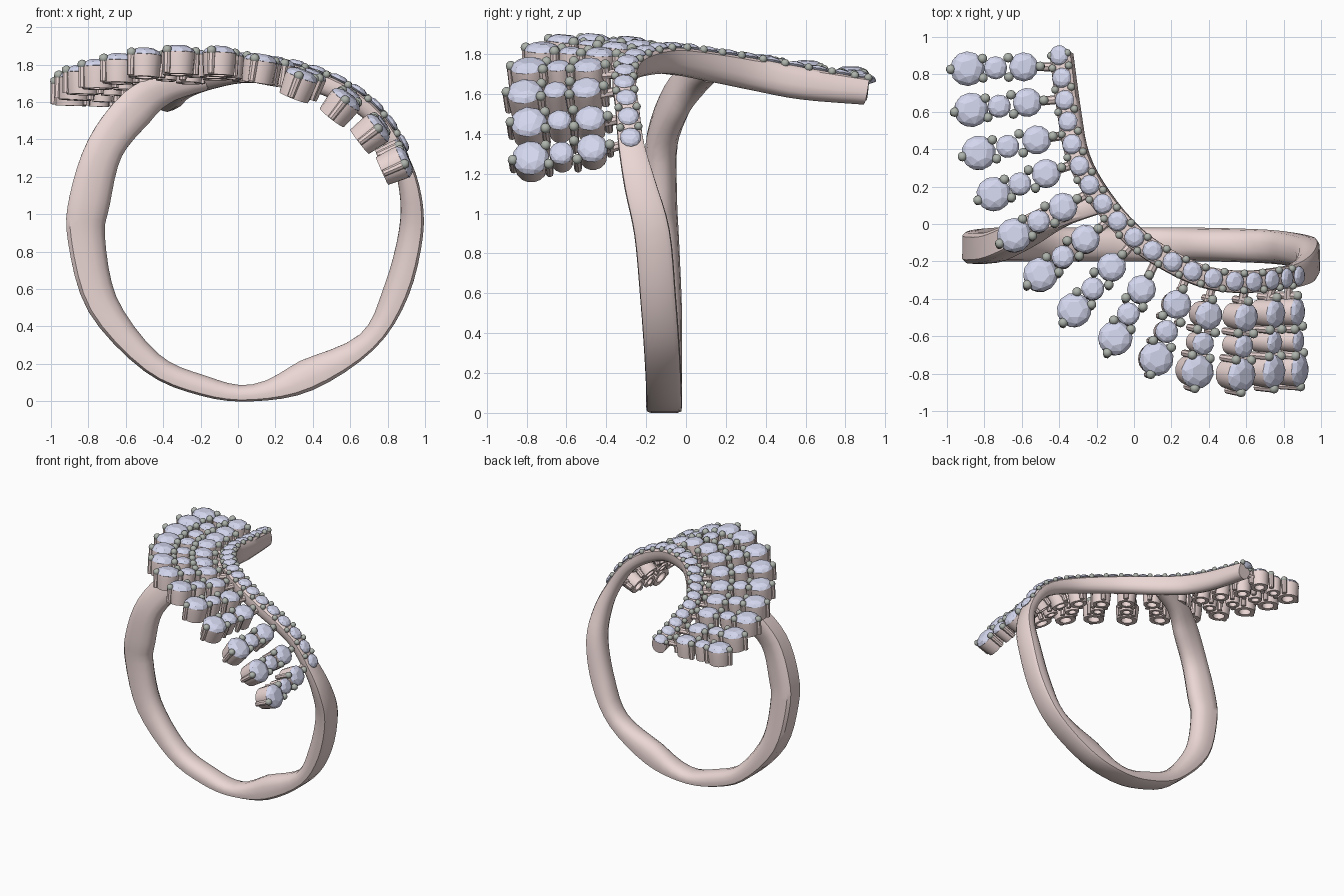
import bpy, bmesh, math
from mathutils import Vector, Matrix

if "Cube" in bpy.data.objects:
    bpy.data.objects.remove(bpy.data.objects["Cube"])


def material(name, rgb):
    m = bpy.data.materials.new(name)
    m.diffuse_color = (*rgb, 1)
    m.use_nodes = True
    m.node_tree.nodes["Principled BSDF"].inputs["Base Color"].default_value = m.diffuse_color
    return m


ROSE = material("rose_metal", (0.83, 0.68, 0.66))
GEM = material("pale_stone", (0.66, 0.68, 0.86))
BEAD = material("grey_bead", (0.42, 0.45, 0.41))


def finish(bm, name, mat, smooth=None):
    bmesh.ops.recalc_face_normals(bm, faces=bm.faces)
    me = bpy.data.meshes.new(name)
    bm.to_mesh(me)
    bm.free()
    ob = bpy.data.objects.new(name, me)
    bpy.context.collection.objects.link(ob)
    me.materials.append(mat)
    if smooth:
        bpy.ops.object.select_all(action='DESELECT')
        ob.select_set(True)
        bpy.context.view_layer.objects.active = ob
        bpy.ops.object.shade_smooth_by_angle(angle=math.radians(smooth))
    return ob


def frame(origin, normal, along):
    z = normal.normalized()
    y = z.cross(along).normalized()
    x = y.cross(z)
    return Matrix.Translation(origin) @ Matrix((x, y, z)).transposed().to_4x4()


def lathe(bm, M, profile, n, closed=False):
    rings = [[bm.verts.new(M @ Vector((r * math.cos(2 * math.pi * k / n),
                                       r * math.sin(2 * math.pi * k / n), z)))
              for k in range(n)] for r, z in profile]
    count = len(rings) if closed else len(rings) - 1
    for i in range(count):
        a, b = rings[i], rings[(i + 1) % len(rings)]
        for k in range(n):
            bm.faces.new((a[k], a[(k + 1) % n], b[(k + 1) % n], b[k]))
    if not closed:
        bm.faces.new(rings[0])
        bm.faces.new(rings[-1])


def gem(bm, M, R):
    # cut stone: hull of staggered rings plus a culet point
    vs = [bm.verts.new(M @ Vector((0, 0, -0.6 * R)))]
    for r, z, n, off in ((0.5, 0.40, 6, 0.2), (0.84, 0.24, 8, 0.1), (1, 0, 12, 0)):
        vs += [bm.verts.new(M @ Vector((R * r * math.cos(off + 2 * math.pi * k / n),
                                        R * r * math.sin(off + 2 * math.pi * k / n),
                                        R * z))) for k in range(n)]
    bmesh.ops.convex_hull(bm, input=vs)


def bead(bm, p, r):
    bmesh.ops.create_icosphere(bm, subdivisions=2, radius=r, matrix=Matrix.Translation(p))


# Ring path, outer surface: x, y, z, depth, width
stations = [
    (-.18, .12, 1.76, .10, .12), (-.42, .05, 1.74, .16, .14), (-.62, -.04, 1.64, .21, .15),
    (-.80, -.12, 1.40, .20, .16), (-.90, -.13, 1.10, .22, .17), (-.91, -.12, .86, .20, .17),
    (-.80, -.11, .48, .17, .18), (-.50, -.11, .16, .12, .18), (-.20, -.11, .03, .11, .18),
    (.08, -.11, 0, .09, .18), (.40, -.11, .06, .17, .18), (.73, -.12, .28, .11, .18),
    (.91, -.14, .56, .14, .18), (.99, -.17, .90, .13, .18), (.97, -.23, 1.15, .11, .16),
    (.885, -.275, 1.36, .09, .13), (.76, -.295, 1.55, .09, .12), (.60, -.31, 1.68, .10, .12),
    (.40, -.285, 1.77, .11, .12), (.20, -.20, 1.815, .12, .12), (0, -.07, 1.83, .13, .12),
    (-.19, .14, 1.80, .14, .12), (-.31, .36, 1.765, .15, .12), (-.36, .60, 1.72, .15, .12),
    (-.40, .91, 1.665, .12, .12)]
S = [Vector(s) for s in stations]
BAR = 15


def sample(u):
    i = min(int(u), len(S) - 2)
    t = u - i
    a, b, c, d = (S[max(0, min(len(S) - 1, i + k))] for k in (-1, 0, 1, 2))
    return 0.5 * (2 * b + (c - a) * t + (2 * a - 5 * b + 4 * c - d) * t * t
                  + (3 * b - a - 3 * c + d) * t ** 3)


def path_frame(u):
    s = sample(u)
    p = Vector(s[:3])
    t = Vector(sample(min(u + .02, len(S) - 1))[:3]) - Vector(sample(max(u - .02, 0))[:3])
    n = Vector((p.x - .045, 0, p.z - .93))
    n.x *= 1 - 0.5 * max(0, min(1, p.y / 0.3))
    t.normalize()
    n = (n - t * n.dot(t)).normalized()
    return p, t, n, t.cross(n), s[3], s[4]


# Band sweeping into the free-ended stone bar
bm = bmesh.new()
section = [(-.36, 0), (.36, 0), (.48, .10), (.5, .35), (.46, .65), (.34, .88), (.14, 1),
           (-.14, 1), (-.34, .88), (-.46, .65), (-.5, .35), (-.48, .10)]
rings = []
steps = (len(S) - 1) * 4
for i in range(steps + 1):
    p, t, n, b, d, w = path_frame(i / 4)
    rings.append([bm.verts.new(p + b * (x * w) - n * (y * d)) for x, y in section])
for a, b in zip(rings, rings[1:]):
    for k in range(12):
        bm.faces.new((a[k], a[(k + 1) % 12], b[(k + 1) % 12], b[k]))
bm.faces.new(rings[0])
bm.faces.new(rings[-1])
finish(bm, "ring_band", ROSE, 40)

# Line of small stones on the bar, evenly spaced by length
us = [BAR + .1 + k * (len(S) - 1.15 - BAR) / 400 for k in range(401)]
lengths = [0]
for a, b in zip(us, us[1:]):
    lengths.append(lengths[-1] + (Vector(sample(b)[:3]) - Vector(sample(a)[:3])).length)


def at_length(f):
    return us[min(range(401), key=lambda k: abs(lengths[k] - f * lengths[-1]))]


COUNT = 19
gems, beads = bmesh.new(), bmesh.new()
for k in range(COUNT):
    p, t, n, b, d, w = path_frame(at_length(k / (COUNT - 1)))
    gem(gems, frame(p + n * .008, n, t), .054)
    p, t, n, b, d, w = path_frame(at_length((k + .5) / (COUNT - 1))) if k < COUNT - 1 \
        else path_frame(len(S) - 1.02)
    for side in (-1, 1):
        bead(beads, p + b * side * .046 + n * .004, .021)
finish(gems, "bar_stones", GEM)
finish(beads, "bar_beads", BEAD, 60)

# Fan of three-stone rays: inner x, y, z then outer x, y, z
rays = [
    (-.59, .84, 1.69, -.89, .83, 1.70), (-.57, .65, 1.71, -.87, .61, 1.73),
    (-.52, .45, 1.75, -.83, .38, 1.76), (-.47, .27, 1.78, -.75, .16, 1.79),
    (-.38, .09, 1.80, -.64, -.06, 1.82), (-.26, -.08, 1.82, -.50, -.27, 1.85),
    (-.12, -.23, 1.84, -.32, -.46, 1.865), (.04, -.35, 1.83, -.10, -.61, 1.86),
    (.23, -.43, 1.80, .12, -.72, 1.82), (.40, -.49, 1.74, .34, -.79, 1.735),
    (.60, -.50, 1.63, .575, -.81, 1.61), (.755, -.48, 1.48, .745, -.79, 1.46),
    (.87, -.47, 1.33, .88, -.78, 1.28)]
gems, beads, cups, posts = (bmesh.new() for _ in range(4))
bar_points = [path_frame(u)[:3] for u in us]
for r in rays:
    a, c = Vector(r[:3]), Vector(r[3:])
    mid = a.lerp(c, .5)
    n = Vector((mid.x - .045, 0, mid.z - .93))
    if n.x < 0:
        n.x *= .25
    along = (c - a).normalized()
    n = (n - along * n.dot(along)).normalized()
    side = n.cross(along)
    for p, R in ((a, .078), (mid, .062), (c, .093)):
        M = frame(p, n, along)
        gem(gems, M, R)
        # open-backed cup under each stone
        lathe(cups, M, [(R * .97, 0), (R * .97, -.03), (R * .88, -.12), (R * .5, -.12),
                        (R * .6, -.03), (R * .8, -.005)], 16, True)
    # prongs: pairs between stones, one at each end
    spots = [a - along * .088, c + along * .09]
    for f in (.27, .73):
        spots += [a.lerp(c, f) + side * s * .052 for s in (-1, 1)]
    for p in spots:
        bead(beads, p + n * .008, .026)
        lathe(posts, frame(p, n, along), [(.022, .005), (.019, -.115)], 8)
    # pin joining the ray to the bar
    foot, _, fn = min(bar_points, key=lambda q: (q[0] - (a - along * .18)).length)
    start, end = a - n * .05 - along * .05, foot - fn * .05
    lathe(posts, frame(start, end - start, n), [(.024, 0), (.024, (end - start).length)], 8)
finish(gems, "fan_stones", GEM)
finish(beads, "fan_beads", BEAD, 60)
finish(cups, "stone_cups", ROSE, 40)
finish(posts, "prong_posts", ROSE, 40)
